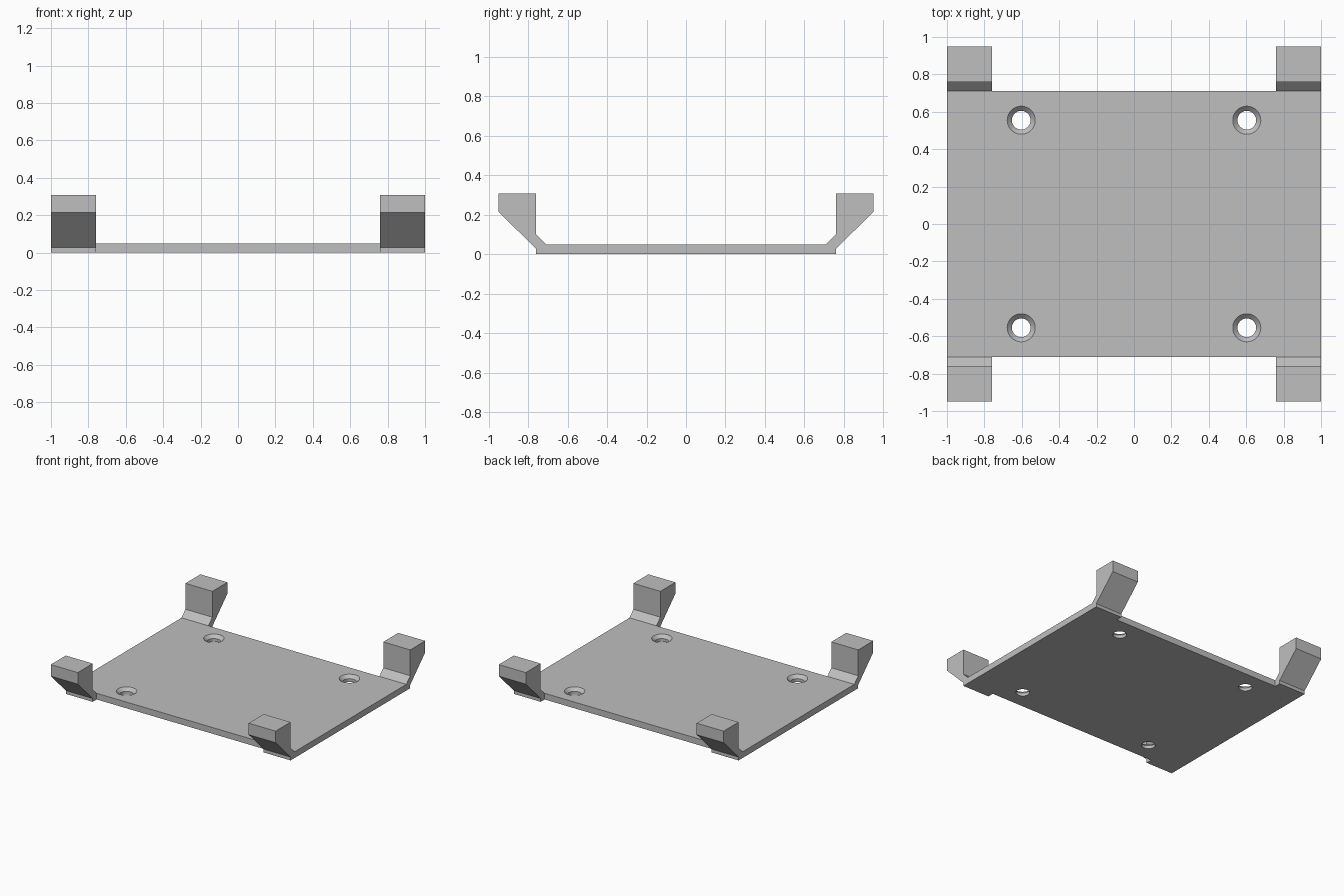
import bpy, bmesh
from math import radians

if "Cube" in bpy.data.objects:
    bpy.data.objects.remove(bpy.data.objects["Cube"], do_unlink=True)

PLATE_Y, PLATE_T = 0.71, 0.05
HOLE_X, HOLE_Y = 0.603, 0.555
CLIP_IN, CLIP_OUT = 0.76, 1.0

grey = bpy.data.materials.new("light grey")
grey.use_nodes = True
colour = (0.52, 0.52, 0.52, 1)
grey.diffuse_color = colour
grey.node_tree.nodes["Principled BSDF"].inputs["Base Color"].default_value = colour


def make_object(name, bm):
    bmesh.ops.recalc_face_normals(bm, faces=bm.faces)
    mesh = bpy.data.meshes.new(name)
    bm.to_mesh(mesh)
    bm.free()
    mesh.materials.append(grey)
    obj = bpy.data.objects.new(name, mesh)
    bpy.context.collection.objects.link(obj)
    return obj


def countersink_cutter():
    """Through hole that widens to a cone at the top face, one per corner."""
    bm = bmesh.new()
    sides = 48
    profile = [(0.05, -0.05), (0.05, 0.025), (0.075, PLATE_T), (0.075, 0.1)]
    for sx in (-1, 1):
        for sy in (-1, 1):
            rings = []
            for radius, z in profile:
                ring = bmesh.ops.create_circle(bm, segments=sides, radius=radius)["verts"]
                bmesh.ops.translate(bm, verts=ring, vec=(sx * HOLE_X, sy * HOLE_Y, z))
                rings.append(ring)
            for low, high in zip(rings, rings[1:]):
                for i in range(sides):
                    j = (i + 1) % sides
                    bm.faces.new((low[i], low[j], high[j], high[i]))
            bm.faces.new(rings[0])
            bm.faces.new(rings[-1])
    return make_object("hole_cutter", bm)


# Base plate with four countersunk screw holes
bm = bmesh.new()
bmesh.ops.create_cube(bm, size=1)
bmesh.ops.scale(bm, verts=bm.verts, vec=(2, 2 * PLATE_Y, PLATE_T))
bmesh.ops.translate(bm, verts=bm.verts, vec=(0, 0, PLATE_T / 2))
plate = make_object("base_plate", bm)

cutter = countersink_cutter()
cutter.hide_render = True
cut = plate.modifiers.new("screw holes", "BOOLEAN")
cut.operation = "DIFFERENCE"
cut.solver = "EXACT"
cut.object = cutter
bpy.context.view_layer.objects.active = plate
plate.select_set(True)
bpy.ops.object.modifier_apply(modifier=cut.name)
bpy.data.objects.remove(cutter, do_unlink=True)
bpy.ops.object.shade_smooth_by_angle(angle=radians(30))


# Corner clips: a sloped arm rising to an upright block
CLIP_PROFILE = [(PLATE_Y, 0), (0.76, 0), (0.76, 0.027), (0.95, 0.215),
                (0.95, 0.308), (0.76, 0.308), (0.76, 0.1), (PLATE_Y, PLATE_T)]


def corner_clip(name, sx, sy):
    bm = bmesh.new()
    verts = [bm.verts.new((sx * CLIP_IN, sy * y, z)) for y, z in CLIP_PROFILE]
    face = bm.faces.new(verts)
    swept = bmesh.ops.extrude_face_region(bm, geom=[face], use_keep_orig=True)["geom"]
    moved = [v for v in swept if isinstance(v, bmesh.types.BMVert)]
    bmesh.ops.translate(bm, verts=moved, vec=(sx * (CLIP_OUT - CLIP_IN), 0, 0))
    return make_object(name, bm)


for side, sx in (("left", 1), ("right", -1)):
    for end, sy in (("front", -1), ("back", 1)):
        corner_clip(f"{end}_{side}_clip", sx, sy)
